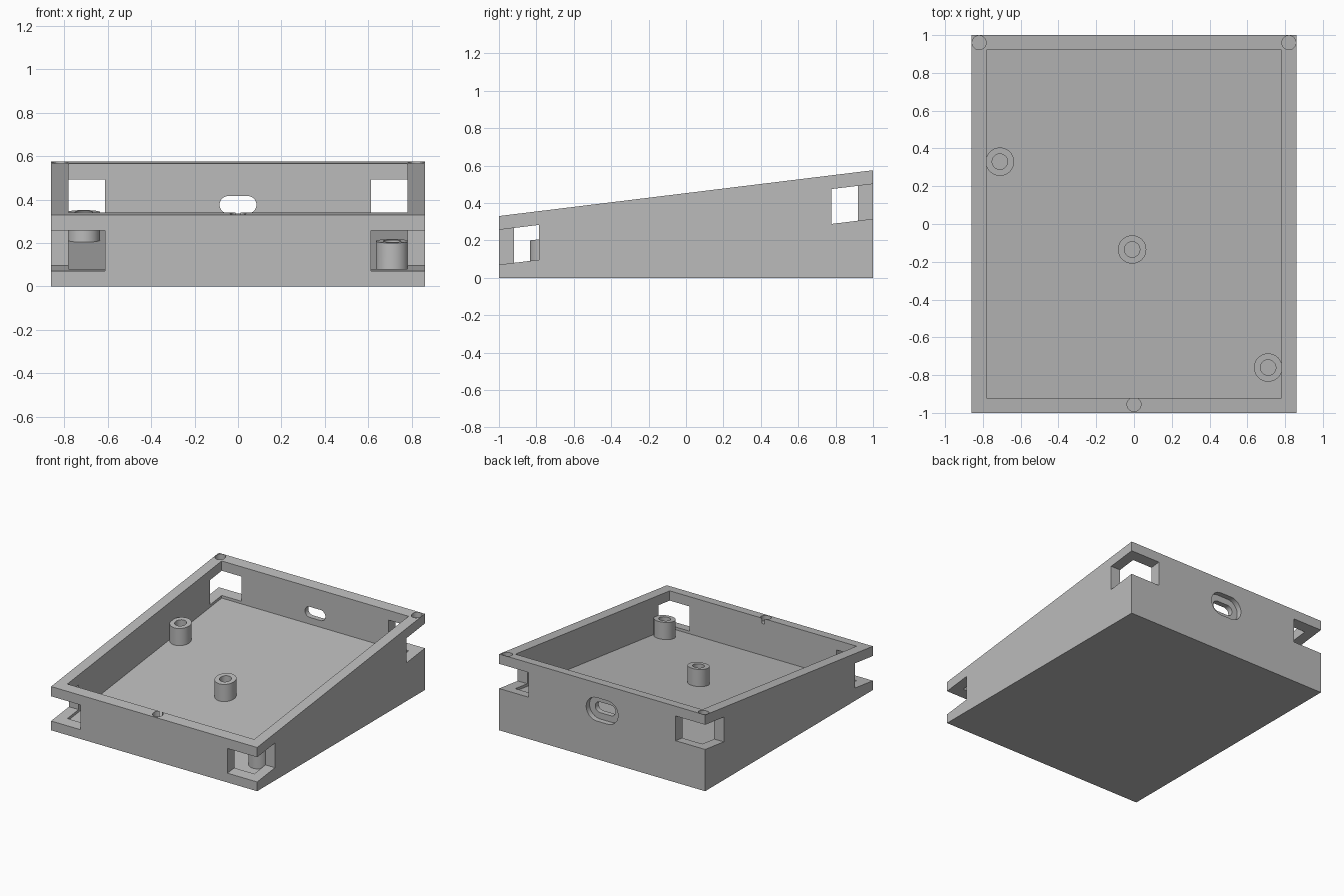
import bpy, bmesh, math
from mathutils import Matrix

if "Cube" in bpy.data.objects:
    bpy.data.objects.remove(bpy.data.objects["Cube"], do_unlink=True)

SLOPE = 0.1225          # rise of the tilted planes along y
HX, HY, WALL = 0.86, 1.0, 0.08
RIM, FLOOR = 0.4525, 0.1725   # heights on the centre line

grey = bpy.data.materials.new("plain grey")
grey.use_nodes = True
grey.diffuse_color = (0.5, 0.5, 0.5, 1)
grey.node_tree.nodes["Principled BSDF"].inputs["Base Color"].default_value = (0.5, 0.5, 0.5, 1)


def finish(name, bm):
    bmesh.ops.recalc_face_normals(bm, faces=bm.faces)
    mesh = bpy.data.meshes.new(name)
    bm.to_mesh(mesh)
    bm.free()
    mesh.materials.append(grey)
    obj = bpy.data.objects.new(name, mesh)
    bpy.context.collection.objects.link(obj)
    return obj


def tilt(bm):
    for v in bm.verts:
        v.co.z += SLOPE * v.co.y


def box(name, x0, x1, y0, y1, z0, z1):
    bm = bmesh.new()
    bmesh.ops.create_cube(bm, size=1)
    for v in bm.verts:
        v.co = (x1 if v.co.x > 0 else x0, y1 if v.co.y > 0 else y0, z1 if v.co.z > 0 else z0)
    tilt(bm)
    return finish(name, bm)


def disc(name, x, y, z0, z1, r):
    bm = bmesh.new()
    bmesh.ops.create_cone(bm, cap_ends=True, segments=48, radius1=r, radius2=r, depth=z1 - z0,
                          matrix=Matrix.Translation((x, y, (z0 + z1) / 2)))
    tilt(bm)
    return finish(name, bm)


def slot(name, half, r, y0, y1, z):
    # Rounded slot extruded along y
    bm = bmesh.new()
    ring = []
    for side in (1, -1):
        for i in range(25):
            a = math.pi * (i / 24 - 0.5)
            ring.append(bm.verts.new((side * (half + r * math.cos(a)), y0, z + side * r * math.sin(a))))
    face = bm.faces.new(ring)
    out = bmesh.ops.extrude_face_region(bm, geom=[face])
    for v in out["geom"]:
        if isinstance(v, bmesh.types.BMVert):
            v.co.y = y1
    return finish(name, bm)


def activate(obj):
    bpy.ops.object.select_all(action='DESELECT')
    obj.select_set(True)
    bpy.context.view_layer.objects.active = obj


def cut(obj, cutter):
    mod = obj.modifiers.new("cut", 'BOOLEAN')
    mod.operation, mod.solver, mod.object = 'DIFFERENCE', 'EXACT', cutter
    activate(obj)
    bpy.ops.object.modifier_apply(modifier=mod.name)
    bpy.data.objects.remove(cutter, do_unlink=True)


# Wedge-shaped tray with flat base and tilted rim
tray = box("tray", -HX, HX, -HY, HY, 0, RIM)
for v in tray.data.vertices:
    if v.co.z < 0.2:
        v.co.z = 0
cut(tray, box("cavity", WALL - HX, HX - WALL, WALL - HY, HY - WALL, FLOOR, 0.8))

# Corner windows
for sx in (-1, 1):
    for y0, y1 in ((-1.1, -0.787), (0.778, 1.1)):
        x0, x1 = sorted((sx * 0.613, sx * 0.95))
        cut(tray, box("window", x0, x1, y0, y1, 0.1925, 0.379))

# Cable slot in the back wall with a wider outer recess
cut(tray, slot("cable_slot", 0.045, 0.04, 0.85, 1.1, 0.376))
cut(tray, slot("slot_recess", 0.045, 0.088, 0.96, 1.1, 0.376))

# Shallow round pockets in the rim
for x, y in ((-0.82, 0.96), (0.82, 0.96), (0, -0.955)):
    cut(tray, disc("pocket", x, y, RIM - 0.04, RIM + 0.1, 0.037))

# Hollow mounting posts
posts = []
for name, x, y in (("left_rear", -0.71, 0.33), ("centre", -0.01, -0.135), ("right_front", 0.71, -0.76)):
    post = disc(name + "_post", x, y, FLOOR - 0.02, 0.302, 0.075)
    cut(post, disc("bore", x, y, FLOOR + 0.02, 0.4, 0.041))
    posts.append(post)

for obj in [tray] + posts:
    activate(obj)
    bpy.ops.object.shade_smooth_by_angle(angle=math.radians(30))
